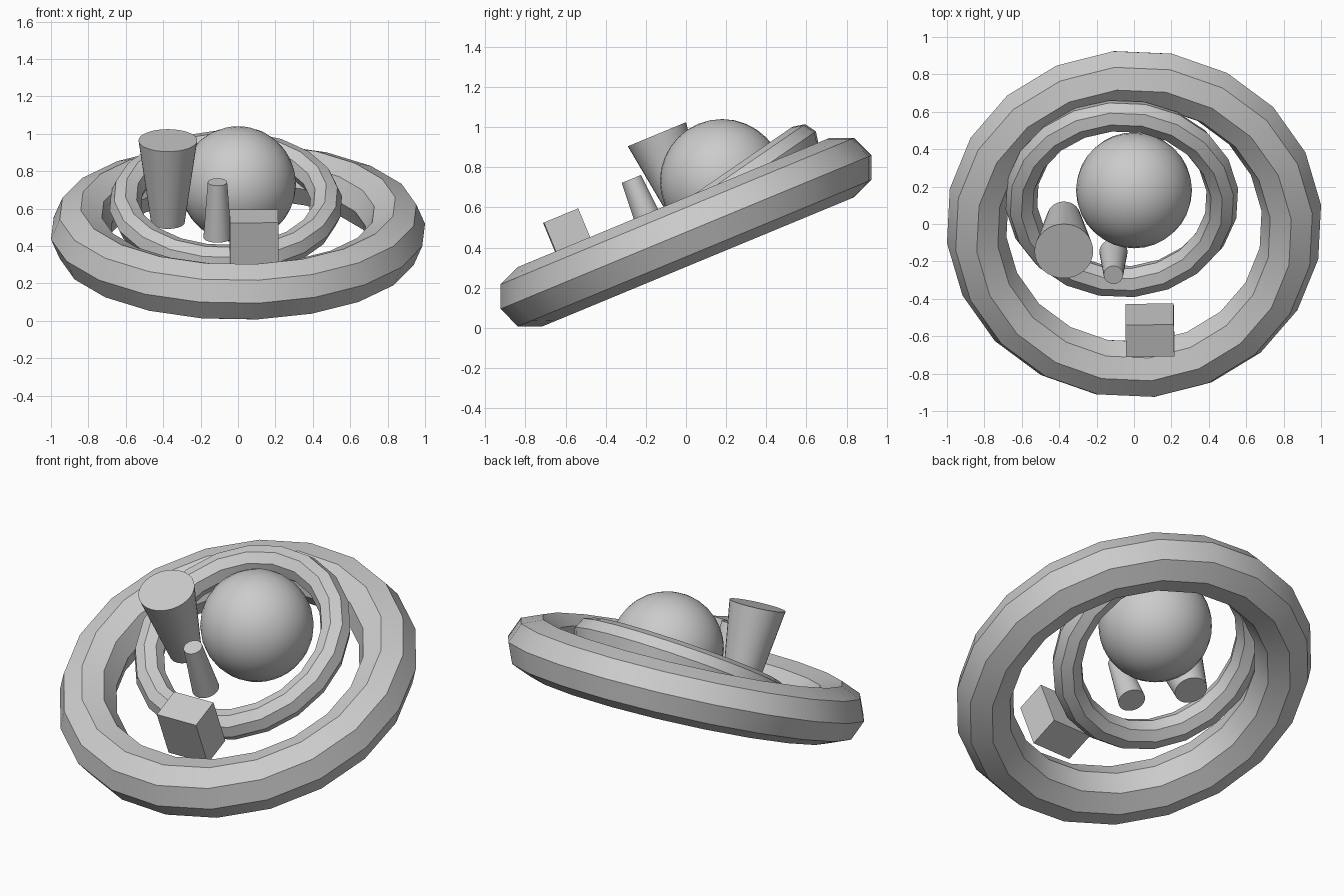
import bpy
from math import radians
from mathutils import Matrix

cube = bpy.data.objects.get("Cube")
if cube:
    bpy.data.objects.remove(cube, do_unlink=True)

TILT = 22.5  # common lean of the whole arrangement, in degrees

grey = bpy.data.materials.new("plain_grey")
grey.use_nodes = True
grey.diffuse_color = (0.6, 0.6, 0.6, 1)
grey.node_tree.nodes["Principled BSDF"].inputs["Base Color"].default_value = (0.6, 0.6, 0.6, 1)


def place(name, location, tilt=TILT, spin=0, scale=(1, 1, 1), smooth=True):
    """Name, colour, spin, tilt and move the primitive just added."""
    obj = bpy.context.object
    obj.name = name
    obj.data.name = name
    obj.data.materials.append(grey)
    if smooth:
        bpy.ops.object.shade_smooth_by_angle(angle=radians(30))
    obj.matrix_world = (Matrix.Translation(location)
                        @ Matrix.Rotation(radians(tilt), 4, 'X')
                        @ Matrix.Rotation(radians(spin), 4, 'Z')
                        @ Matrix.Diagonal((*scale, 1)))
    return obj


def ring(name, major, minor, location, tilt, spin):
    bpy.ops.mesh.primitive_torus_add(major_segments=20, minor_segments=8,
                                     major_radius=major, minor_radius=minor)
    return place(name, location, tilt, spin)


def tapered_post(name, bottom, top, length, location):
    bpy.ops.mesh.primitive_cone_add(vertices=32, radius1=bottom,
                                    radius2=top, depth=length)
    return place(name, location)


# Two faceted rings, the inner one leaning more steeply
ring("outer_ring", 0.846, 0.16, (0, 0, 0.477), TILT, 6.3)
ring("inner_ring", 0.54, 0.085, (-0.065, 0.135, 0.627), 34.5, 6.3)

# Ball in the middle
bpy.ops.mesh.primitive_uv_sphere_add(segments=32, ring_count=16, radius=0.31)
place("ball", (0, 0.18, 0.73))

# Tapered posts: a wide-topped cup and a narrow-topped peg
tapered_post("large_cup", 0.09, 0.157, 0.475, (-0.375, -0.054, 0.745))
tapered_post("small_peg", 0.075, 0.052, 0.32, (-0.11, -0.211, 0.594))

# Block at the front
bpy.ops.mesh.primitive_cube_add(size=1)
place("front_block", (0.085, -0.568, 0.423), spin=1, scale=(0.258, 0.185, 0.295), smooth=False)
